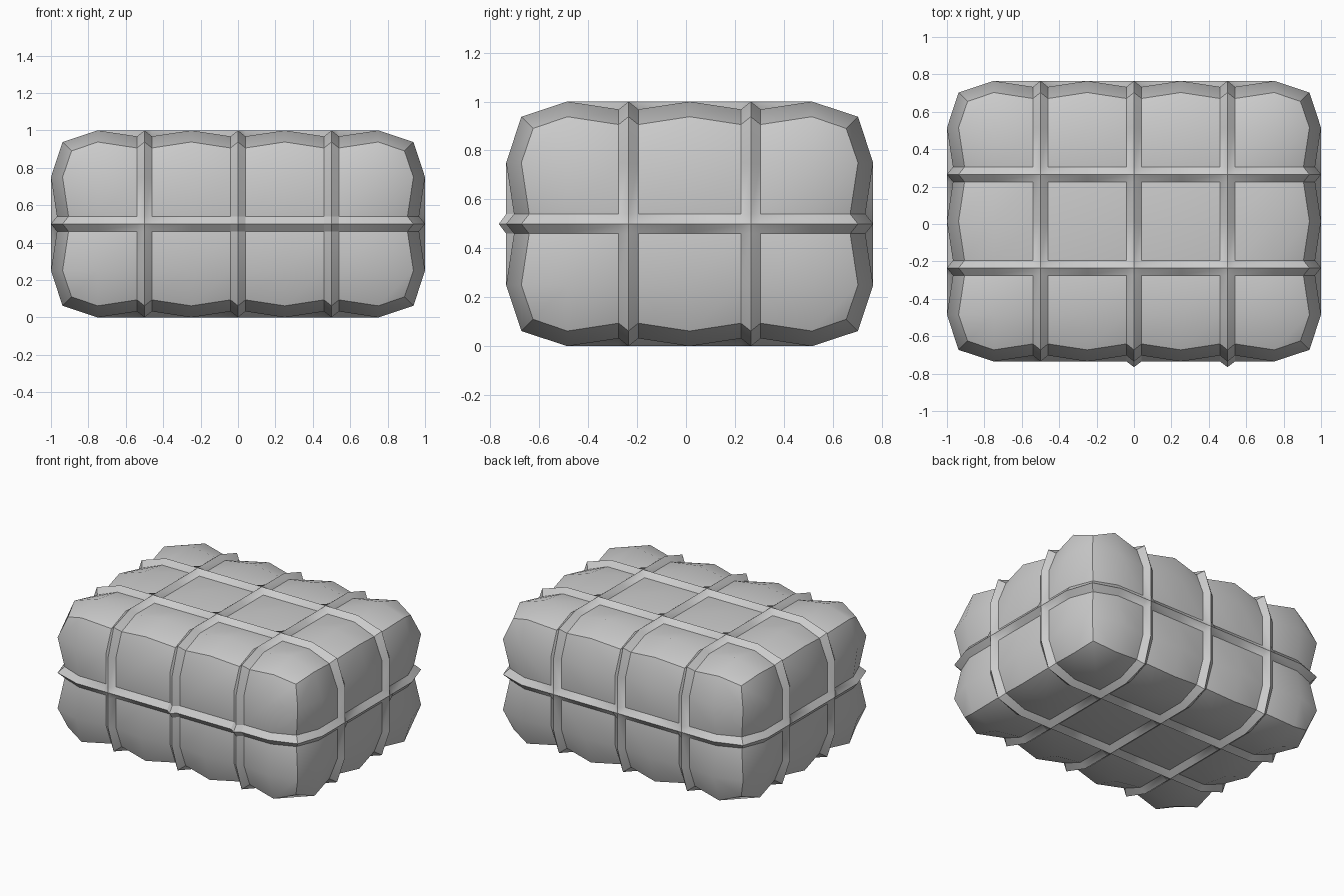
import bpy, bmesh, math

cube = bpy.data.objects.get("Cube")
if cube:
    bpy.data.objects.remove(cube)

CELLS = (4, 3, 2)        # padded cells along x, y, z
CELL = 0.5
BAND = 0.04              # half width of a strap
DIP = 0.032              # depth of the groove beside a strap
CENTRE = (0, 0.015, 0.5)
INSET = {1: 0, 2: 0.062, 3: 0.11}   # rounding of faces, edges, corners


def stations(count):
    """Positions along one axis with a role: end, middle, base or ridge."""
    half = count * CELL / 2
    line = [(-half, "end")]
    for i in range(count):
        start = -half + i * CELL
        if i:
            line += [(start - BAND, "base"), (start, "ridge"), (start + BAND, "base")]
        line.append((start + CELL / 2, "middle"))
    return line + [(half, "end")]


AXES = [stations(c) for c in CELLS]


def place(index):
    """Bulge the pads, raise the straps and round the box edges."""
    points = [AXES[a][index[a]] for a in range(3)]
    roles = [role for _, role in points]
    inward = INSET[roles.count("end")]
    if "base" in roles and "ridge" not in roles:
        inward += DIP
    pos = [p - math.copysign(inward, p) if role == "end" else p for p, role in points]
    # knots where straps cross on the front
    if index[1] == 0 and roles[0] == roles[2] == "ridge" and pos[0] > -0.1:
        pos[1] -= 0.03
    return [p + c for p, c in zip(pos, CENTRE)]


# Bale surface: six grids sharing their border vertices
bm = bmesh.new()
verts = {}


def vert(axis, end, i, j):
    index = [0, 0, 0]
    index[axis] = end
    index[(axis + 1) % 3] = i
    index[(axis + 2) % 3] = j
    key = tuple(index)
    if key not in verts:
        verts[key] = bm.verts.new(place(key))
    return verts[key]


for axis in range(3):
    rows = len(AXES[(axis + 1) % 3]) - 1
    cols = len(AXES[(axis + 2) % 3]) - 1
    for end in (0, len(AXES[axis]) - 1):
        for i in range(rows):
            for j in range(cols):
                bm.faces.new([vert(axis, end, *ij) for ij in
                              ((i, j), (i + 1, j), (i + 1, j + 1), (i, j + 1))])
bmesh.ops.recalc_face_normals(bm, faces=bm.faces)

mesh = bpy.data.meshes.new("strapped_bale")
bm.to_mesh(mesh)
bm.free()
bale = bpy.data.objects.new("strapped_bale", mesh)
bpy.context.collection.objects.link(bale)

# Plain grey cloth
grey = bpy.data.materials.new("light_grey")
grey.use_nodes = True
colour = (0.6, 0.6, 0.6, 1)
grey.diffuse_color = colour
grey.node_tree.nodes["Principled BSDF"].inputs["Base Color"].default_value = colour
mesh.materials.append(grey)

# Smooth pads, crisp straps and box edges
bpy.ops.object.select_all(action="DESELECT")
bale.select_set(True)
bpy.context.view_layer.objects.active = bale
bpy.ops.object.shade_smooth_by_angle(angle=math.radians(30))
